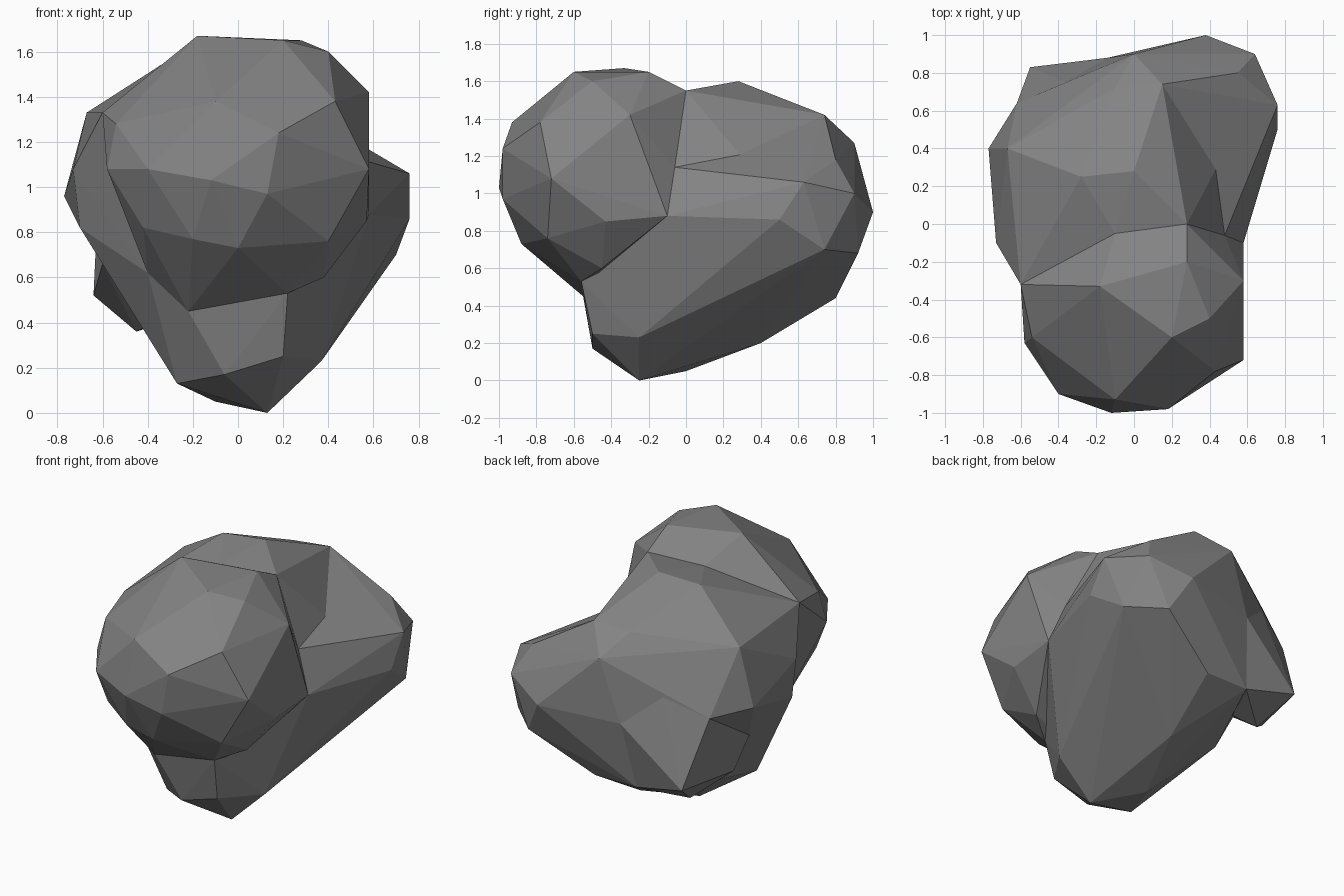
import bpy
import bmesh

default_cube = bpy.data.objects.get("Cube")
if default_cube:
    bpy.data.objects.remove(default_cube, do_unlink=True)

# One stone colour for the whole boulder
stone = bpy.data.materials.new("grey_stone")
stone.use_nodes = True
stone_colour = (.23, .23, .23, 1)
stone.diffuse_color = stone_colour
stone.node_tree.nodes["Principled BSDF"].inputs["Base Color"].default_value = stone_colour


def faceted_lump(name, corners):
    """Wrap a faceted convex skin around a handful of corner points."""
    bm = bmesh.new()
    for corner in corners:
        bm.verts.new(corner)
    hull = bmesh.ops.convex_hull(bm, input=bm.verts[:])
    unused = {v for v in hull["geom_interior"] + hull["geom_unused"]
              if isinstance(v, bmesh.types.BMVert) and v.is_valid}
    bmesh.ops.delete(bm, geom=list(unused), context="VERTS")
    bmesh.ops.recalc_face_normals(bm, faces=bm.faces[:])
    mesh = bpy.data.meshes.new(name)
    bm.to_mesh(mesh)
    bm.free()
    mesh.materials.append(stone)
    lump = bpy.data.objects.new(name, mesh)
    bpy.context.scene.collection.objects.link(lump)
    return lump


def merge_into(target, lump):
    """Union a lump into the target and drop the leftover lump."""
    union = target.modifiers.new("merge_" + lump.name, "BOOLEAN")
    union.operation = "UNION"
    union.solver = "EXACT"
    union.object = lump
    bpy.context.view_layer.update()
    graph = bpy.context.evaluated_depsgraph_get()
    merged = bpy.data.meshes.new_from_object(target.evaluated_get(graph))
    target.modifiers.clear()
    target.data = merged
    bpy.data.objects.remove(lump, do_unlink=True)


# Corners where neighbouring lumps meet
saddle_left = (-.1, -.05, 1.54)
saddle_right = (.28, 0, 1.55)
temple_left = (-.6, -.32, 1.33)
temple_right = (.48, -.06, 1.14)
throat_left = (-.4, -.5, .62)
throat_low = (-.22, -.55, .45)
throat_right = (.22, -.56, .53)
crest_rear = (.15, .74, 1.42)
crown_rear = (0, .9, 1.27)
waist_right = (.48, .38, 1.1)
bulge_top = (.55, .8, 1.18)
bulge_side = (.76, .63, 1.06)
bulge_low = (.76, .5, .86)
ledge_rear = (.6, 0, .88)
ledge_front = (.58, -.1, .88)
flank_upper = (-.7, -.1, .82)
flank_lower = (-.6, .2, .66)
back_middle = (-.14, .88, .87)
back_corner = (-.62, .64, .94)
back_low = (-.2, .8, .44)

# Rounded front lump: crown, brow, front face, then underside
crown = [(-.18, -.33, 1.67), (.2, -.6, 1.65), (.28, -.2, 1.65),
         (.4, -.5, 1.6), (.58, -.3, 1.42)]
brow = [(.43, -.78, 1.38), (-.1, -.93, 1.38), (.18, -.98, 1.24),
        (-.54, -.6, 1.28)]
cheeks = [(.58, -.72, 1.08), (.13, -.98, .97), (-.12, -1, 1.03),
          (-.4, -.9, 1.08), (-.58, -.63, 1.08)]
chin = [(-.42, -.75, .82), (-.2, -.87, .77), (0, -.88, .73),
        (.4, -.74, .76), (.57, -.43, .85), (.38, -.45, .6)]
front_lump = faceted_lump("front_lump", crown + brow + cheeks + chin + [
    saddle_left, saddle_right, temple_left, temple_right,
    throat_left, throat_low, throat_right, ledge_front,
])

# Sloping upper back
back_ridge = [(-.28, .25, 1.58), (0, .28, 1.6), (-.1, .72, 1.4)]
left_side = [(-.67, .4, 1.33), (-.77, .4, .96), (-.73, -.1, 1.08)]
upper_back = faceted_lump("upper_back", back_ridge + left_side + [
    saddle_left, saddle_right, temple_left, temple_right, throat_left,
    crest_rear, crown_rear, waist_right, flank_upper, flank_lower,
    back_middle, back_corner, ledge_rear,
])

# Shoulder filling the slope between the upper back and the rear bulge
rear_shoulder = faceted_lump("rear_shoulder", [
    crest_rear, crown_rear, waist_right, temple_right, ledge_rear,
    ledge_front, bulge_top, bulge_side, bulge_low, back_middle,
])

# Small lobe low on the rear corner
lobe_tips = [(-.55, .83, .52), (-.64, .42, .52), (-.45, .6, .36)]
lobe_top = [(-.36, .75, 1.06)]
rear_lobe = faceted_lump("rear_lobe", lobe_tips + lobe_top + [
    back_corner, back_middle, back_low, flank_lower, ledge_rear,
])

# Tapering lower body with the rear bulge and pointed foot
foot = [(.13, -.25, 0), (.37, -.25, .23), (.2, -.5, .25),
        (-.06, -.5, .17), (-.27, -.35, .13), (-.1, 0, .05)]
keel = [(.44, 0, .36), (-.38, .3, .33), (.1, .8, .44), (.05, .4, .2)]
rear_bulge = [(.38, 1, .9), (.64, .9, 1), (.7, .74, .7), (.5, .92, .68)]
lower_body = faceted_lump("lower_body", foot + keel + rear_bulge + [
    bulge_top, bulge_side, bulge_low, crown_rear, ledge_rear, ledge_front,
    throat_left, throat_low, throat_right, flank_upper, flank_lower,
    back_middle, back_low,
])

# Fuse the lumps into one flat-faced boulder
boulder = lower_body
for lump in (upper_back, rear_shoulder, rear_lobe, front_lump):
    merge_into(boulder, lump)
boulder.name = "boulder"
boulder.data.name = "boulder"
for face in boulder.data.polygons:
    face.use_smooth = False
    face.material_index = 0
